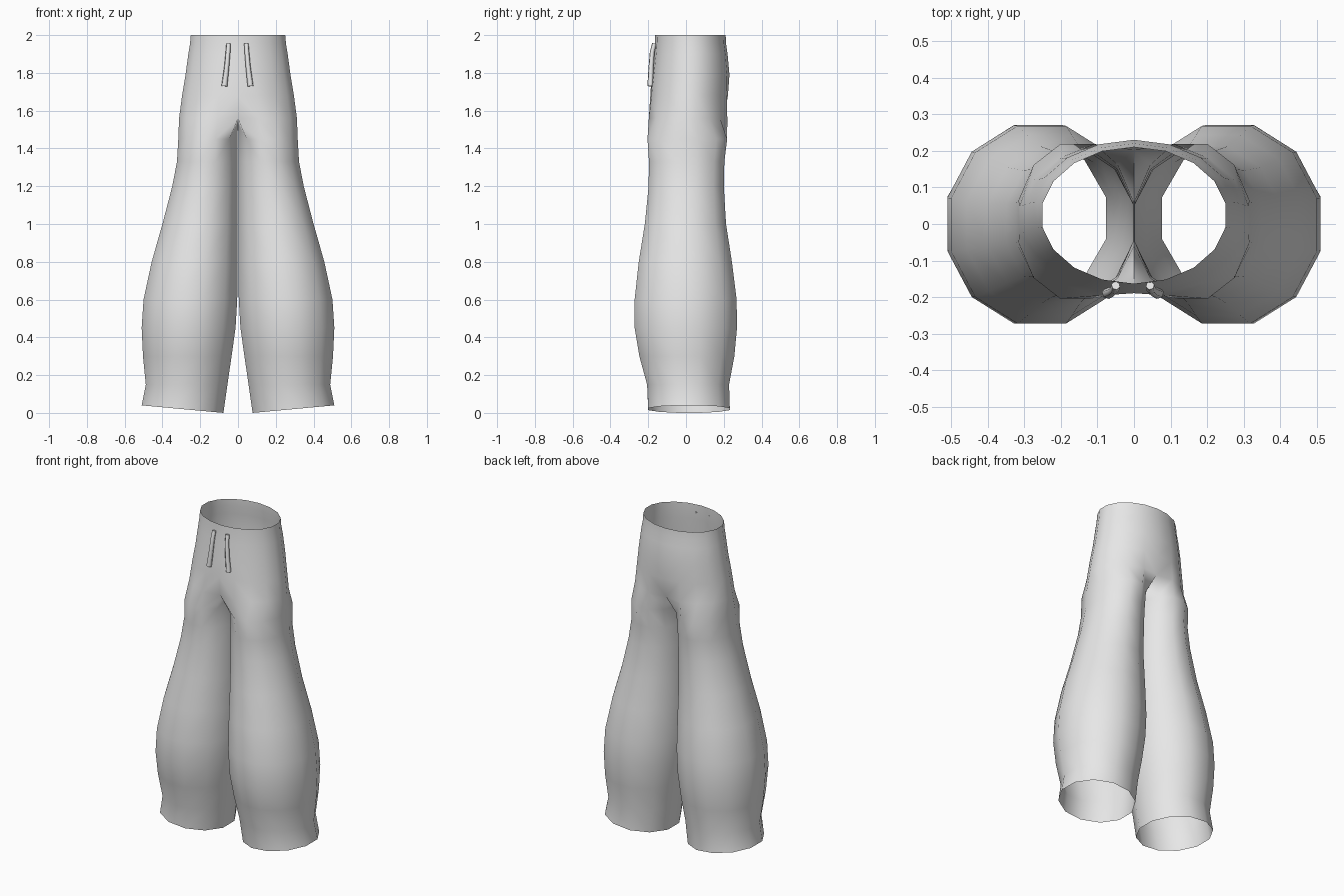
import bpy, bmesh, math

if "Cube" in bpy.data.objects:
    bpy.data.objects.remove(bpy.data.objects["Cube"])

fabric = bpy.data.materials.new("grey fabric")
fabric.diffuse_color = (0.8, 0.8, 0.8, 1)
fabric.use_nodes = True
fabric.node_tree.nodes["Principled BSDF"].inputs["Base Color"].default_value = fabric.diffuse_color

# Hip rings: z, half width, front y, back y, inward dip at the centre seam
HIPS = [(2.0, 0.25, -0.163, 0.21, 0), (1.955, 0.254, -0.165, 0.212, 0),
        (1.9, 0.263, -0.17, 0.22, 0), (1.79, 0.278, -0.182, 0.23, 0),
        (1.68, 0.296, -0.195, 0.228, 0.006), (1.56, 0.312, -0.21, 0.232, 0.03)]

# Leg rings: z, inner x, outer x, front y, back y
LEGS = [(1.45, 0.003, 0.316, -0.204, 0.218), (1.33, 0.003, 0.323, -0.196, 0.203),
        (1.2, 0.003, 0.348, -0.198, 0.2), (1.0, 0.003, 0.40, -0.218, 0.212),
        (0.8, 0.003, 0.457, -0.25, 0.243), (0.6, 0.004, 0.50, -0.272, 0.268),
        (0.45, 0.013, 0.51, -0.272, 0.27), (0.3, 0.034, 0.503, -0.247, 0.256),
        (0.15, 0.056, 0.488, -0.206, 0.228), (0.02, 0.077, 0.51, -0.2, 0.232)]


def hip_ring(bm, z, half, front, back, dip):
    """Ten points from centre front, round the side, to centre back."""
    mid, ry = (front + back) / 2, (back - front) / 2
    ring = []
    for i in range(10):
        t = math.radians(-90 + 20 * i)
        y = mid + ry * math.sin(t)
        if i in (0, 9):
            y += dip if i == 0 else -dip
        x = 0 if i in (0, 9) else half / 0.985 * math.cos(t)
        ring.append(bm.verts.new((x, y, z)))
    return ring


def leg_ring(bm, z, inner, outer, front, back, tilt):
    """Twelve-sided leg section, starting at the front inner corner."""
    cx, rx = (inner + outer) / 2, (outer - inner) / 2 / 0.966
    cy, ry = (front + back) / 2, (back - front) / 2 / 0.966
    ring = []
    for i in range(12):
        t = math.radians(-135 + 30 * i)
        x = cx + rx * math.cos(t)
        ring.append(bm.verts.new((x, cy + ry * math.sin(t), z + tilt * (x - cx))))
    return ring


def bridge(bm, a, b, closed):
    n = len(a)
    for i in range(n if closed else n - 1):
        j = (i + 1) % n
        bm.faces.new((a[i], b[i], b[j], a[j]))


# Trousers: one half, mirrored along the centre seam
bm = bmesh.new()
hips = [hip_ring(bm, *h) for h in HIPS]
for a, b in zip(hips, hips[1:]):
    bridge(bm, a, b, False)
crotch = [bm.verts.new((0, y, 1.53)) for y in (0.07, -0.06)]
rings = [hips[-1] + crotch]
for i, leg in enumerate(LEGS):
    rings.append(leg_ring(bm, *leg, 0.092 if i == len(LEGS) - 1 else 0))
for a, b in zip(rings, rings[1:]):
    bridge(bm, a, b, True)
bmesh.ops.recalc_face_normals(bm, faces=bm.faces)
side = max(bm.faces, key=lambda f: f.calc_center_median().x)
if side.normal.x < 0:
    bmesh.ops.reverse_faces(bm, faces=bm.faces)
mesh = bpy.data.meshes.new("trousers")
bm.to_mesh(mesh)
bm.free()
mesh.materials.append(fabric)
trousers = bpy.data.objects.new("trousers", mesh)
bpy.context.collection.objects.link(trousers)
mirror = trousers.modifiers.new("mirror", 'MIRROR')
mirror.merge_threshold = 0.001
bpy.context.view_layer.objects.active = trousers
trousers.select_set(True)
bpy.ops.object.modifier_apply(modifier="mirror")
bpy.ops.object.shade_smooth_by_angle(angle=math.radians(70))

# Drawcords: tapered tubes hanging from the waistband
for name, s, shift in (("left_drawcord", 1, 0), ("right_drawcord", -1, 0.006)):
    curve = bpy.data.curves.new(name, 'CURVE')
    curve.dimensions = '3D'
    curve.bevel_depth = 0.016
    curve.bevel_resolution = 1
    curve.use_fill_caps = True
    path = [(0.044, -0.168, 1.955, 0.75), (0.047, -0.179, 1.91, 0.8),
            (0.054, -0.185, 1.83, 0.85), (0.066, -0.189, 1.73, 1.0)]
    spline = curve.splines.new('POLY')
    spline.points.add(len(path) - 1)
    for p, (x, y, z, r) in zip(spline.points, path):
        p.co = (s * (x + shift), y, z, 1)
        p.radius = r
    spline.use_smooth = True
    curve.materials.append(fabric)
    bpy.context.collection.objects.link(bpy.data.objects.new(name, curve))
